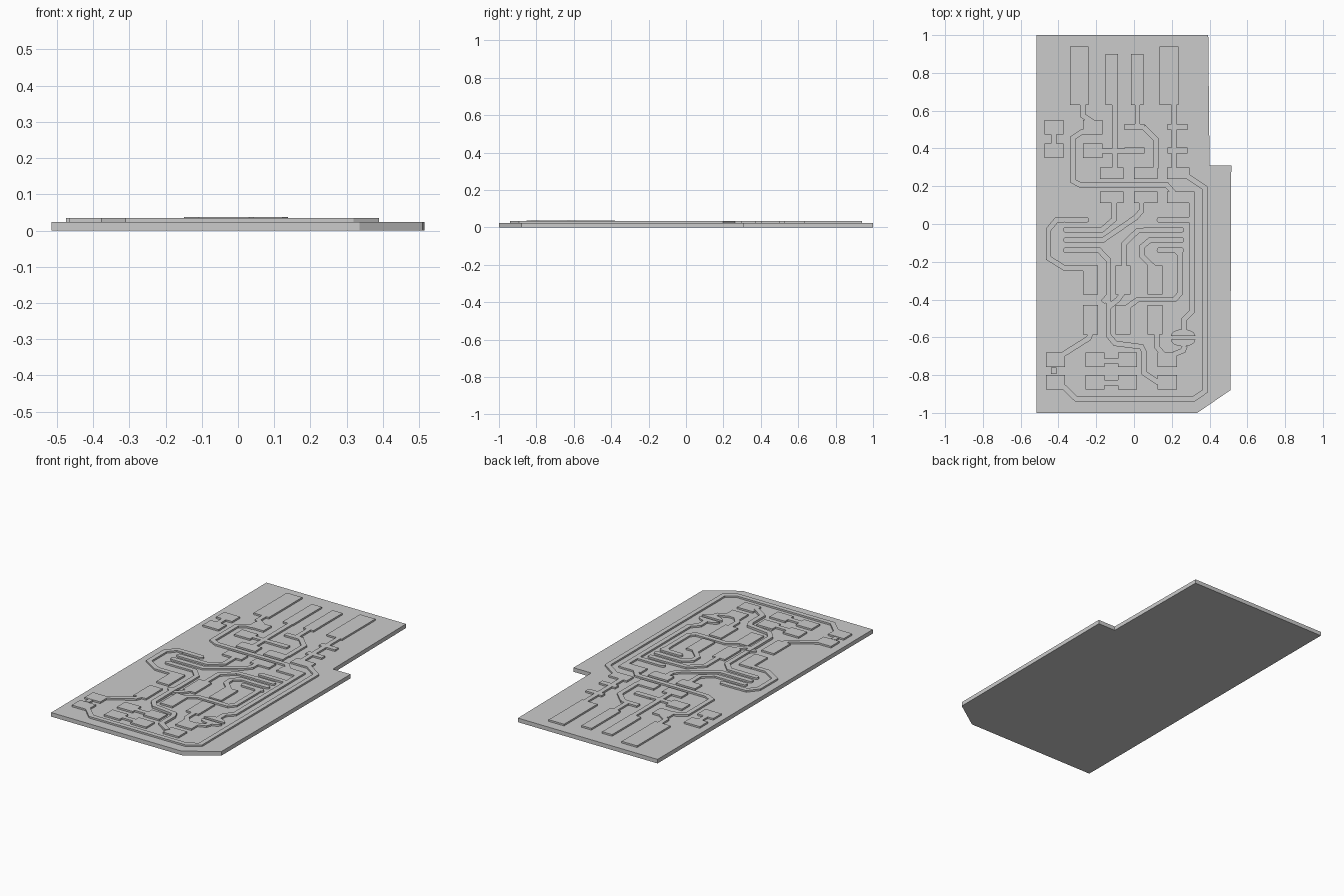
import bpy, bmesh, math
from mathutils import Vector

BOARD, TOP, W = 0.024, 0.034, 0.028


def prism(bm, pts, z0, z1):
    lo = [bm.verts.new((x, y, z0)) for x, y in pts]
    hi = [bm.verts.new((x, y, z1)) for x, y in pts]
    bm.faces.new(lo[::-1])
    bm.faces.new(hi)
    n = len(pts)
    for i in range(n):
        j = (i + 1) % n
        bm.faces.new((lo[i], lo[j], hi[j], hi[i]))


def finish(name, bm):
    bmesh.ops.recalc_face_normals(bm, faces=bm.faces)
    me = bpy.data.meshes.new(name)
    bm.to_mesh(me)
    bm.free()
    ob = bpy.data.objects.new(name, me)
    bpy.context.collection.objects.link(ob)


def shapes(name, outlines, z0=BOARD, z1=TOP):
    bm = bmesh.new()
    for o in outlines:
        prism(bm, o, z0, z1)
    finish(name, bm)


def rect(x0, x1, y0, y1):
    return [(x0, y0), (x1, y0), (x1, y1), (x0, y1)]


def ribbon(path, w=W):
    # constant-width mitred outline around a centre line
    p = [Vector(q) for q in path]
    d = [(b - a).normalized() for a, b in zip(p, p[1:])]
    left, right = [], []
    for i, q in enumerate(p):
        a, b = d[max(i - 1, 0)], d[min(i, len(d) - 1)]
        n = Vector((-a.y - b.y, a.x + b.x)).normalized()
        off = n * (w / 2 / n.dot(Vector((-a.y, a.x))))
        left.append(tuple(q + off))
        right.append(tuple(q - off))
    return right + left[::-1]


def arc(cx, cy, rx, ry, a0, a1, n=8):
    ts = [math.radians(a0 + (a1 - a0) * i / n) for i in range(n + 1)]
    return [(cx + rx * math.cos(t), cy + ry * math.sin(t)) for t in ts]


def capsule(x0, x1, y, r=0.015):
    return arc(x1 - r, y, r, r, -90, 90) + arc(x0 + r, y, r, r, 90, 270)


def trace(name, *path, top=TOP):
    shapes(name, [ribbon(path)], z1=top)


# board with a stepped edge and one clipped corner
shapes("board", [[(-0.515, -1), (0.335, -1), (0.51, -0.88), (0.515, 0.31),
                  (0.4, 0.31), (0.393, 1), (-0.515, 1)]], 0, BOARD)

# edge connector fingers
shapes("connector_fingers", [rect(x0, x1, 0.63, y1) for x0, x1, y1 in
       [(-0.34, -0.24, 0.94), (-0.15, -0.085, 0.9), (-0.015, 0.05, 0.9), (0.135, 0.235, 0.94)]])

# upper component pads
shapes("upper_pads", [rect(x, x + 0.103, y, y + 0.075) for x in (-0.475, -0.27) for y in (0.35, 0.475)])
shapes("narrow_pads", [rect(x, x + 0.105, y, y + 0.032)
                       for x in (-0.05, 0.178) for y in (0.372, 0.497)])

# two rows of three pads
shapes("middle_pads", [rect(x0, x1, y, y + 0.063) for x0, x1 in
       [(-0.18, -0.055), (0, 0.125), (0.175, 0.295)] for y in (0.11, 0.237)])

# chip pins
shapes("chip_pins", [capsule(x0, x1, y) for x0, x1 in [(-0.375, -0.238), (0.12, 0.265)]
                     for y in (0.022, -0.031, -0.085, -0.139)])

# tall pads and bottom pads
shapes("tall_pads", [rect(x, x + 0.08, y, y + 0.154)
                     for x in (-0.27, -0.098, 0.072) for y in (-0.373, -0.584)])
shapes("bottom_pads", [rect(x, x + 0.102, y, y + 0.078)
                       for x in (-0.467, -0.257, -0.085, 0.125) for y in (-0.758, -0.877)])

# split round jumper
shapes("split_jumper", [arc(0.26, -0.593, 0.065, 0.036, 0, 180, 12),
                        arc(0.26, -0.612, 0.065, 0.036, 180, 360, 12)])

# short links between neighbouring pads
shapes("pad_links", [ribbon(p) for p in [
    [(-0.425, 0.42), (-0.425, 0.48)], [(-0.425, -0.76), (-0.425, -0.795)],
    [(-0.16, -0.725), (-0.08, -0.725)], [(-0.16, -0.84), (-0.08, -0.84)],
    [(-0.17, 0.387), (-0.045, 0.387)], [(0.12, -0.58), (0.12, -0.65), (0.155, -0.69)],
    [(0.27, -0.645), (0.26, -0.67), (0.21, -0.69)]]])

# data and ground lines from the connector
trace("power_stub", (-0.272, 0.635), (-0.272, 0.575), (-0.22, 0.54))
trace("data_line_a", (-0.102, 0.635), (-0.102, 0.295))
trace("data_line_b_top", (0.018, 0.635), (0.018, 0.525))
trace("data_line_b", (0.05, 0.513), (0.115, 0.45), (0.115, 0.295))
trace("ground_stub", (0.212, 0.635), (0.212, 0.295))

# power line across the board and down to the jumper
trace("power_line", (-0.24, 0.485), (-0.28, 0.485), (-0.325, 0.455), (-0.325, 0.228),
      (-0.28, 0.205), (0.175, 0.205), (0.21, 0.165))
trace("power_drop", (0.305, 0.172), (0.305, -0.465), (0.265, -0.505), (0.265, -0.57))
trace("power_pin", (0.25, 0.022), (0.305, 0.022))

# ground loop round the outside
trace("ground_loop", (0.28, 0.255), (0.376, 0.19), (0.376, -0.885), (0.315, -0.927),
      (-0.305, -0.927), (-0.375, -0.86))

# traces leaving the left chip pins
trace("left_pin_1", (-0.37, 0.022), (-0.41, 0.022), (-0.453, -0.03), (-0.453, -0.18),
      (-0.365, -0.235), (-0.26, -0.235))
trace("left_pin_2", (-0.25, -0.031), (-0.17, -0.031), (-0.105, 0.025), (-0.105, 0.12))
trace("left_pin_3", (-0.25, -0.085), (-0.165, -0.085), (0.01, 0.035), (0.04, 0.07), (0.04, 0.12))
trace("left_pin_4", (-0.25, -0.139), (-0.185, -0.139), (-0.135, -0.19), (-0.135, -0.38),
      (-0.165, -0.415))
trace("long_signal", (-0.135, -0.38), (-0.135, -0.59), (-0.1, -0.632), (0.04, -0.65),
      (0.055, -0.68), (0.055, -0.79), (0.13, -0.84), top=0.037)
trace("signal_hook", (-0.06, -0.365), (-0.085, -0.4), (-0.135, -0.44))

# traces leaving the right chip pins
trace("right_pin_2", (0.13, -0.031), (0.02, -0.035), (-0.053, -0.105), (-0.053, -0.225))
trace("right_pin_3", (0.13, -0.085), (0.085, -0.085), (0.042, -0.12), (0.042, -0.17), (0.105, -0.23))
trace("right_pin_4", (0.22, -0.139), (0.242, -0.16), (0.242, -0.37), (0.215, -0.4),
      (0.02, -0.4), (-0.05, -0.45))

# lower left feed
trace("lower_left_feed", (-0.23, -0.58), (-0.24, -0.605), (-0.375, -0.69))
